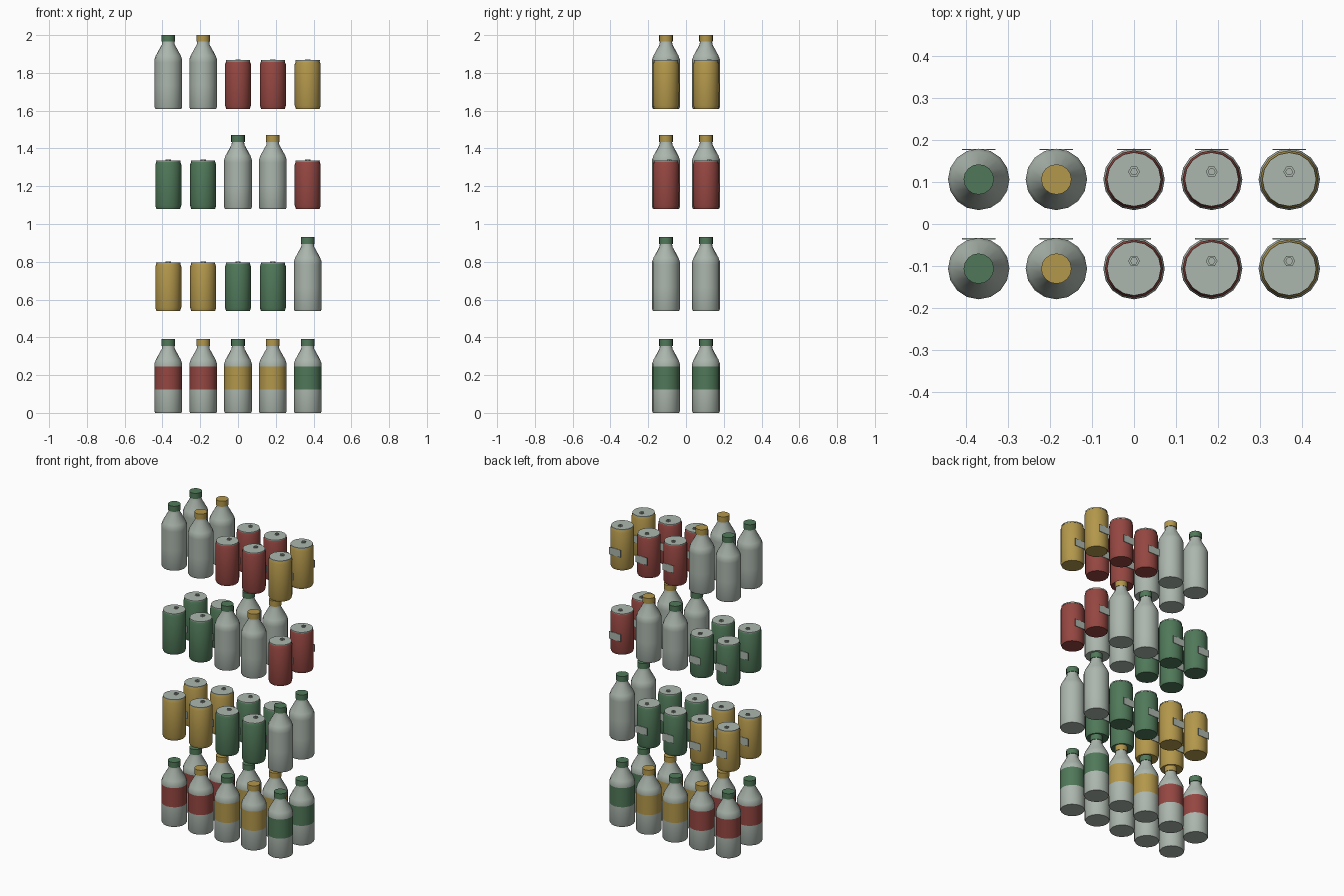
import bpy, bmesh, math
from mathutils import Matrix

if "Cube" in bpy.data.objects:
    bpy.data.objects.remove(bpy.data.objects["Cube"], do_unlink=True)


def make_material(name, rgb):
    mat = bpy.data.materials.new(name)
    mat.use_nodes = True
    mat.diffuse_color = (*rgb, 1)
    mat.node_tree.nodes["Principled BSDF"].inputs["Base Color"].default_value = (*rgb, 1)
    return mat


PALETTE = {
    "grey": make_material("pale_grey", (0.41, 0.47, 0.42)),
    "red": make_material("brick_red", (0.30, 0.062, 0.053)),
    "yellow": make_material("mustard_yellow", (0.45, 0.31, 0.07)),
    "green": make_material("bottle_green", (0.08, 0.19, 0.10)),
}
SIDES = 16


def lathe(bm, profile, slot=0, sides=SIDES):
    """Revolve (radius, height) points and close both ends."""
    rings = []
    for r, z in profile:
        rings.append([bm.verts.new((r * math.cos(2 * math.pi * i / sides),
                                    r * math.sin(2 * math.pi * i / sides), z))
                      for i in range(sides)])
    faces = [bm.faces.new(rings[0][::-1]), bm.faces.new(rings[-1])]
    for low, high in zip(rings, rings[1:]):
        for i in range(sides):
            j = (i + 1) % sides
            faces.append(bm.faces.new((low[i], low[j], high[j], high[i])))
    for f in faces:
        f.material_index = slot
    return faces


def finish(bm, name, colours):
    mesh = bpy.data.meshes.new(name)
    bm.to_mesh(mesh)
    bm.free()
    for c in colours:
        mesh.materials.append(PALETTE[c])
    mesh.shade_smooth()
    mesh.set_sharp_from_angle(angle=math.radians(32))
    return mesh


def bottle_mesh(cap, label):
    bm = bmesh.new()
    # body with a label band, sloping shoulder and neck
    body = lathe(bm, [(0.069, 0), (0.073, 0.008), (0.073, 0.125), (0.073, 0.245),
                      (0.073, 0.262), (0.066, 0.282), (0.034, 0.34), (0.032, 0.36)])
    for f in body:
        if 0.13 < f.calc_center_median().z < 0.24:
            f.material_index = 2
    # screw cap
    lathe(bm, [(0.036, 0.355), (0.036, 0.39)], 1)
    return finish(bm, "bottle", ["grey", cap, label])


def can_mesh(colour):
    bm = bmesh.new()
    # painted body
    lathe(bm, [(0.063, 0), (0.069, 0.018), (0.069, 0.235), (0.062, 0.253)], 1)
    # metal lid
    lathe(bm, [(0.064, 0.251), (0.064, 0.257)])
    # ring pull: a flat hexagonal ring
    n = 6
    loops = []
    for r, z in ((0.014, 0.256), (0.014, 0.262), (0.008, 0.262), (0.008, 0.256)):
        loops.append([bm.verts.new((r * math.cos(math.tau * i / n),
                                    0.018 + r * math.sin(math.tau * i / n), z))
                      for i in range(n)])
    for k in range(4):
        a, b = loops[k], loops[(k + 1) % 4]
        for i in range(n):
            j = (i + 1) % n
            bm.faces.new((a[i], a[j], b[j], b[i]))
    # small flat tag on the back
    bmesh.ops.create_cube(bm, size=1, matrix=Matrix.Translation((0, 0.071, 0.112))
                          @ Matrix.Diagonal((0.08, 0.003, 0.046, 1)))
    return finish(bm, "can", ["grey", colour])


# shelf contents from bottom to top: bottles are (cap, label), cans are one colour
SHELVES = [
    [("green", "red"), ("yellow", "red"), ("green", "yellow"), ("yellow", "yellow"),
     ("green", "green")],
    ["yellow", "yellow", "green", "green", ("green", "grey")],
    ["green", "green", ("green", "grey"), ("yellow", "grey"), "red"],
    [("green", "grey"), ("yellow", "grey"), "red", "red", "yellow"],
]
HEIGHTS = [0, 0.54, 1.08, 1.61]
cache = {}

for shelf, (items, z) in enumerate(zip(SHELVES, HEIGHTS)):
    for col, item in enumerate(items):
        is_can = isinstance(item, str)
        if item not in cache:
            cache[item] = can_mesh(item) if is_can else bottle_mesh(*item)
        for depth, y in (("front", -0.106), ("back", 0.106)):
            kind = "can" if is_can else "bottle"
            obj = bpy.data.objects.new(f"{kind}_{depth}_row{shelf + 1}_{col + 1}", cache[item])
            obj.location = ((col - 2) * 0.1845, y, z)
            bpy.context.collection.objects.link(obj)
